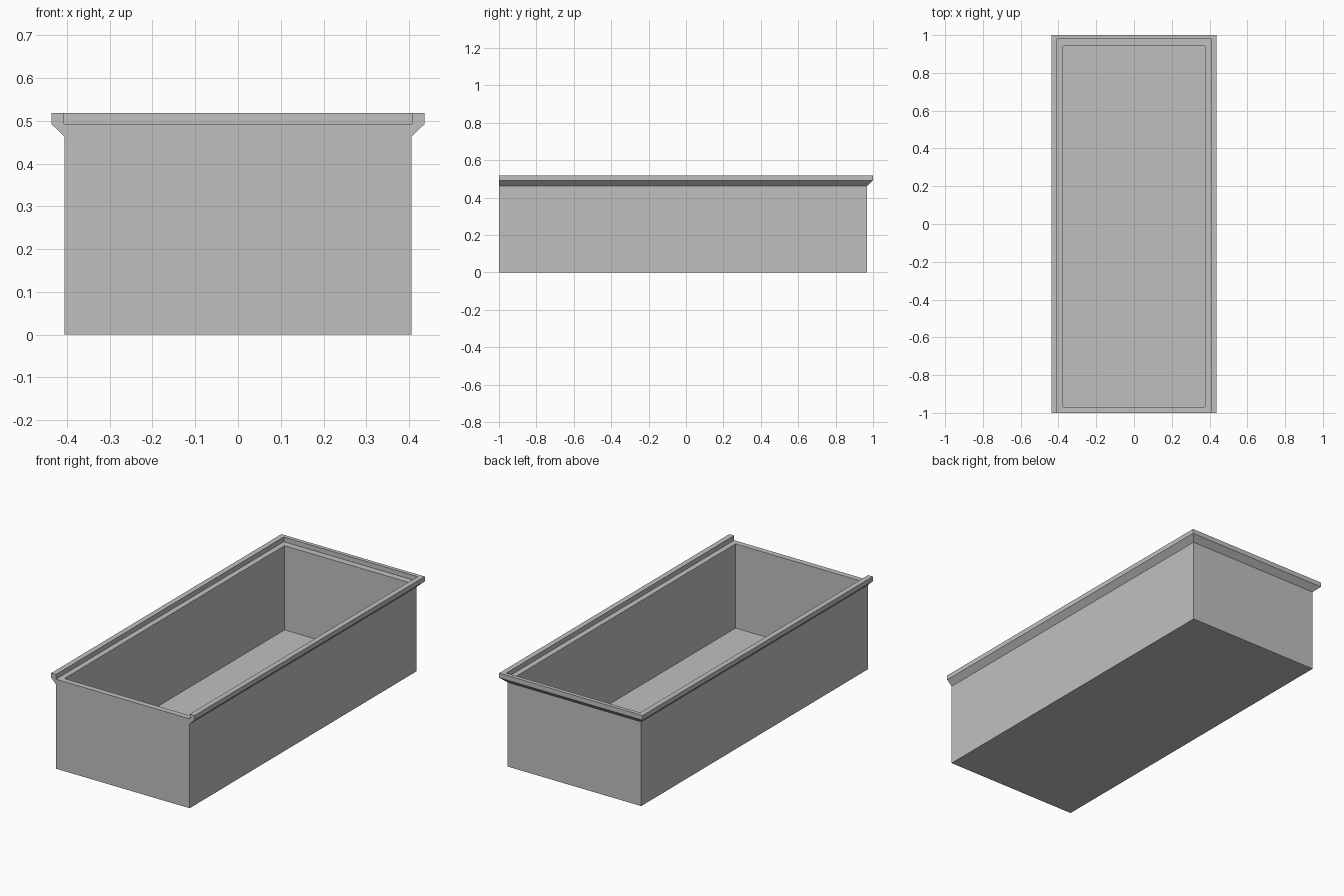
import bpy, bmesh

cube = bpy.data.objects.get("Cube")
if cube:
    bpy.data.objects.remove(cube, do_unlink=True)

# Single plain grey for everything
grey = bpy.data.materials.new("plain_grey")
grey.use_nodes = True
colour = (0.527, 0.527, 0.527, 1)
grey.diffuse_color = colour
grey.node_tree.nodes["Principled BSDF"].inputs["Base Color"].default_value = colour

LEDGE = 0.492   # height of the tray wall tops
FRONT = -1.0


def finish(bm, name):
    bmesh.ops.recalc_face_normals(bm, faces=bm.faces)
    mesh = bpy.data.meshes.new(name)
    bm.to_mesh(mesh)
    bm.free()
    mesh.materials.append(grey)
    obj = bpy.data.objects.new(name, mesh)
    bpy.context.collection.objects.link(obj)
    return obj


def ring(bm, half_x, y0, y1, z):
    corners = [(-half_x, y0), (half_x, y0), (half_x, y1), (-half_x, y1)]
    return [bm.verts.new((x, y, z)) for x, y in corners]


def bridge(bm, a, b, closed):
    count = len(a)
    for i in range(count if closed else count - 1):
        j = (i + 1) % count
        bm.faces.new((a[i], a[j], b[j], b[i]))


# Open tray: outer walls, wall tops, inner walls and floor
bm = bmesh.new()
rings = [ring(bm, 0.406, FRONT, 0.969, 0),
         ring(bm, 0.406, FRONT, 0.969, LEDGE),
         ring(bm, 0.377, -0.969, 0.943, LEDGE),
         ring(bm, 0.377, -0.969, 0.943, 0.029)]
for lower, upper in zip(rings, rings[1:]):
    bridge(bm, lower, upper, True)
bm.faces.new(rings[0])
bm.faces.new(rings[-1])
finish(bm, "tray")

# Raised rim: sloped profile swept round the sides and back, open at the front
profile = [(0.406, 0.969, 0.463), (0.436, 1.0, LEDGE), (0.436, 1.0, 0.518),
           (0.407, 0.979, 0.518), (0.407, 0.979, LEDGE), (0.406, 0.969, LEDGE)]
bm = bmesh.new()
paths = []
for half_x, back, z in profile:
    points = [(-half_x, FRONT), (-half_x, back), (half_x, back), (half_x, FRONT)]
    paths.append([bm.verts.new((x, y, z)) for x, y in points])
for a, b in zip(paths, paths[1:] + paths[:1]):
    bridge(bm, a, b, False)
for end in (0, -1):
    bm.faces.new([path[end] for path in paths])
finish(bm, "rim")
